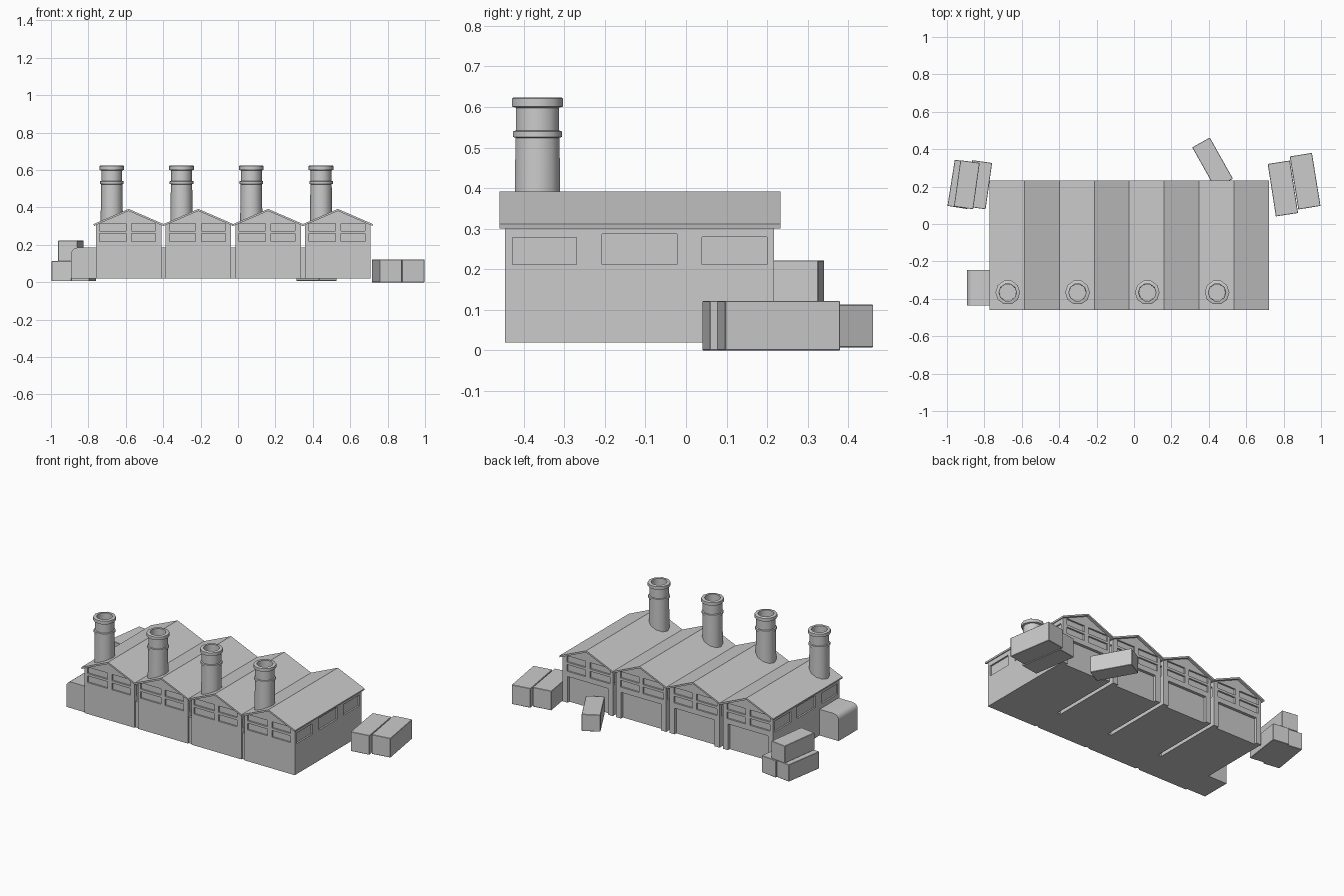
import bpy, bmesh, math
from mathutils import Matrix, Vector

if "Cube" in bpy.data.objects:
    bpy.data.objects.remove(bpy.data.objects["Cube"])

PITCH, FIRST, BAYS = 0.373, -0.585, 4
Y0, Y1 = -0.446, 0.217      # wall front and back


def make(name, bm, loc=(0, 0, 0), rot=0):
    bmesh.ops.recalc_face_normals(bm, faces=bm.faces)
    me = bpy.data.meshes.new(name)
    bm.to_mesh(me)
    bm.free()
    ob = bpy.data.objects.new(name, me)
    ob.location = loc
    ob.rotation_euler.z = math.radians(rot)
    bpy.context.collection.objects.link(ob)
    return ob


def add_box(bm, x0, x1, y0, y1, z0, z1):
    m = Matrix.Translation(((x0 + x1) / 2, (y0 + y1) / 2, (z0 + z1) / 2))
    bmesh.ops.create_cube(bm, size=1, matrix=m @ Matrix.Diagonal((x1 - x0, y1 - y0, z1 - z0, 1)))


def extrude_y(name, profile, y0, y1):
    bm = bmesh.new()
    face = bm.faces.new([bm.verts.new((x, y0, z)) for x, z in profile])
    new = bmesh.ops.extrude_face_region(bm, geom=[face])["geom"]
    bmesh.ops.translate(bm, vec=(0, y1 - y0, 0), verts=[v for v in new if isinstance(v, bmesh.types.BMVert)])
    return make(name, bm, (FIRST, 0, 0))


def repeat(ob):
    arr = ob.modifiers.new("bays", "ARRAY")
    arr.count = BAYS
    arr.use_relative_offset = False
    arr.use_constant_offset = True
    arr.constant_offset_displace = (PITCH, 0, 0)


def smooth(ob, angle):
    bpy.ops.object.select_all(action="DESELECT")
    ob.select_set(True)
    bpy.context.view_layer.objects.active = ob
    bpy.ops.object.shade_smooth_by_angle(angle=math.radians(angle))


# Gabled hall
hall = extrude_y("hall_walls", [(-0.175, 0.02), (0.175, 0.02), (0.175, 0.306), (0, 0.383), (-0.175, 0.306)], Y0, Y1)

# Window and door recesses
bm = bmesh.new()
D = 0.01
for y in (Y0, Y1):
    for x0, x1 in ((-0.155, -0.014), (0.016, 0.145)):
        add_box(bm, x0, x1, y - D, y + D, 0.275, 0.315)
        add_box(bm, x0, x1, y - D, y + D, 0.218, 0.26)
add_box(bm, -0.14, 0.14, Y1 - 0.018, Y1 + 0.02, 0.0, 0.185)
for x in (-0.175, 0.175):
    for y0, y1, top in ((-0.428, -0.27, 0.278), (-0.207, -0.022, 0.287), (0.04, 0.2, 0.28)):
        add_box(bm, x - D, x + D, y0, y1, 0.212, top)
cutter = make("recess_cutter", bm, (FIRST, 0, 0))
cutter.hide_render = True
cutter.hide_viewport = False
cutter.display_type = "WIRE"
cut = hall.modifiers.new("recesses", "BOOLEAN")
cut.operation = "DIFFERENCE"
cut.solver = "EXACT"
cut.object = cutter
bpy.context.view_layer.objects.active = hall
hall.select_set(True)
bpy.ops.object.modifier_apply(modifier=cut.name)
bpy.data.objects.remove(cutter)
repeat(hall)

# Thin pitched roof
roof = extrude_y("roof", [(-0.187, 0.311), (0, 0.392), (0.187, 0.311), (0.185, 0.301), (0, 0.381), (-0.185, 0.301)], -0.46, 0.233)
repeat(roof)

# Low side annexe with a rounded shoulder, also filling the gaps between halls
R, XL, ZT = 0.035, -0.308, 0.185
arc = [(XL + R - R * math.sin(a), ZT - R + R * math.cos(a)) for a in (math.pi / 2 * i / 4 for i in range(5))]
annexe = extrude_y("side_annexe", [(-0.17, 0.02), (-0.17, ZT)] + arc + [(XL, 0.02)], -0.437, -0.247)
smooth(annexe, 35)
repeat(annexe)

# Hollow chimney turned from a profile
SIDES = 10
profile = [(0.06, 0.29), (0.057, 0.524), (0.063, 0.526), (0.063, 0.54), (0.056, 0.542), (0.056, 0.598),
           (0.066, 0.601), (0.066, 0.621), (0.063, 0.623), (0.047, 0.623), (0.045, 0.42)]
bm = bmesh.new()
rings = [[bm.verts.new((r * math.cos(2 * math.pi * i / SIDES), r * math.sin(2 * math.pi * i / SIDES), z))
          for i in range(SIDES)] for r, z in profile]
for a, b in zip(rings, rings[1:]):
    for i in range(SIDES):
        j = (i + 1) % SIDES
        bm.faces.new((a[i], a[j], b[j], b[i]))
bm.faces.new(rings[0])
bm.faces.new(rings[-1])
chimney = make("chimney", bm, (FIRST - 0.09, -0.366, 0))
smooth(chimney, 40)
repeat(chimney)


# Storage containers around the yard
def container(name, x, y, z0, z1, w, l, rot):
    bm = bmesh.new()
    add_box(bm, -w / 2, w / 2, -l / 2, l / 2, z0, z1)
    bmesh.ops.bevel(bm, geom=bm.edges[:], offset=0.002, segments=1, affect="EDGES")
    make(name, bm, (x, y, 0), rot)


container("right_container_inner", 0.796, 0.19, 0, 0.122, 0.12, 0.284, 8.8)
container("right_container_outer", 0.915, 0.229, 0, 0.122, 0.12, 0.287, 9.2)
container("left_container_outer", -0.925, 0.212, 0.006, 0.113, 0.107, 0.25, -9)
container("left_container_inner", -0.829, 0.21, 0.006, 0.113, 0.107, 0.25, -8)
container("left_container_top", -0.894, 0.21, 0.113, 0.222, 0.104, 0.25, -8)
container("rear_container", 0.42, 0.326, 0.007, 0.113, 0.108, 0.252, 29.3)
